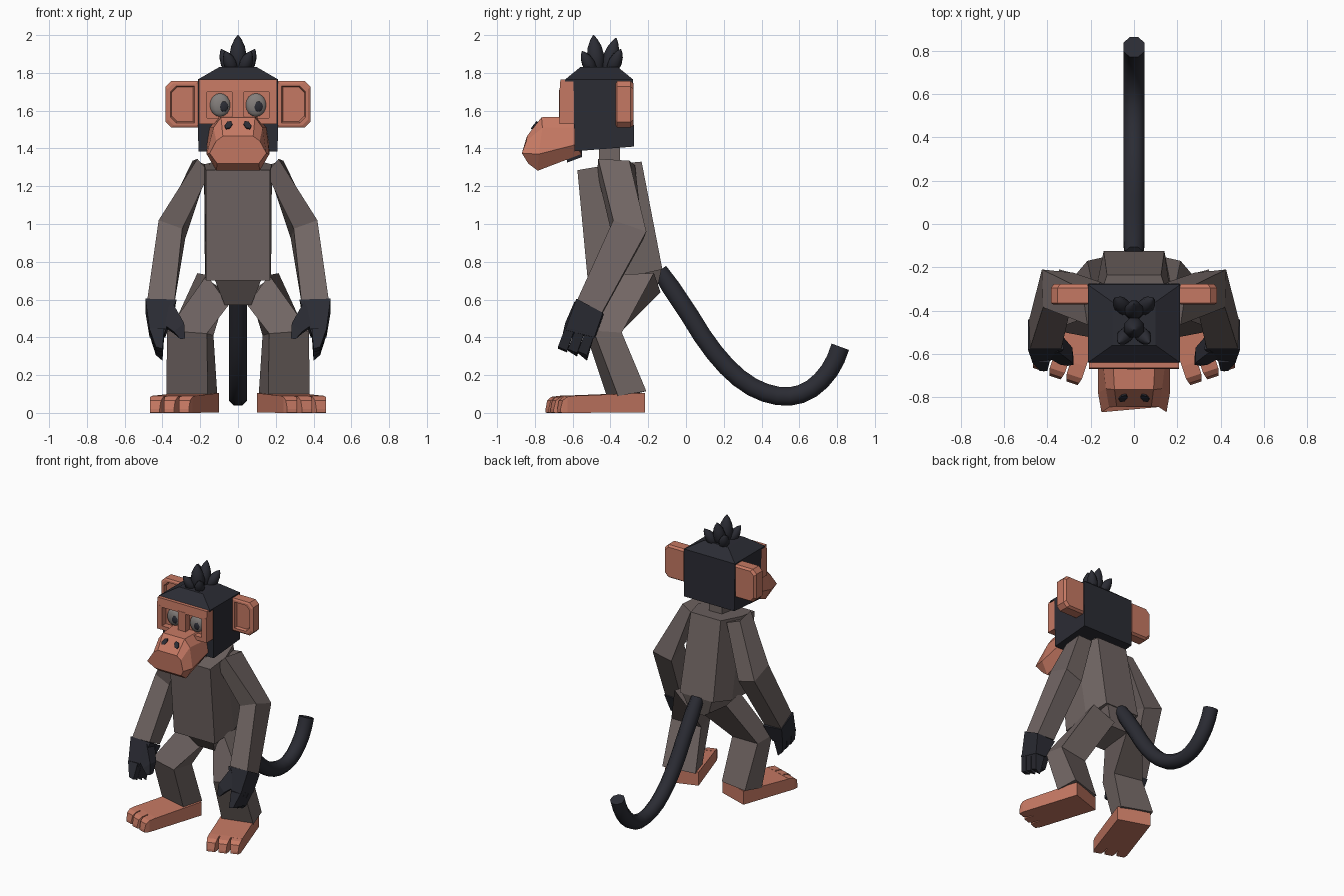
import bpy, bmesh, math
from mathutils import Vector, Matrix

if "Cube" in bpy.data.objects:
    bpy.data.objects.remove(bpy.data.objects["Cube"])


def material(name, rgb):
    m = bpy.data.materials.new(name)
    m.diffuse_color = (*rgb, 1)
    m.use_nodes = True
    m.node_tree.nodes["Principled BSDF"].inputs["Base Color"].default_value = m.diffuse_color
    return m


FUR = material("grey_brown_fur", (0.165, 0.132, 0.126))
BLACK = material("black_fur", (0.024, 0.025, 0.034))
SKIN = material("orange_skin", (0.56, 0.19, 0.125))
EYE = material("eye_grey", (0.23, 0.21, 0.20))


def finish(name, bm, mat, mirror=False, smooth=False, bevel=0):
    bmesh.ops.recalc_face_normals(bm, faces=bm.faces)
    me = bpy.data.meshes.new(name)
    bm.to_mesh(me)
    bm.free()
    me.materials.append(mat)
    ob = bpy.data.objects.new(name, me)
    bpy.context.collection.objects.link(ob)
    if bevel:
        b = ob.modifiers.new("bevel", 'BEVEL')
        b.width, b.segments = bevel, 1
    if mirror:
        ob.modifiers.new("mirror", 'MIRROR').use_mirror_merge = False
    if smooth:
        bpy.ops.object.select_all(action='DESELECT')
        ob.select_set(True)
        bpy.context.view_layer.objects.active = ob
        bpy.ops.object.shade_smooth_by_angle(angle=math.radians(50))
    return ob


def loft(name, rings, mat, **kw):
    """Skin a list of equal-length rings and cap both ends."""
    bm = bmesh.new()
    vs = [[bm.verts.new(p) for p in r] for r in rings]
    n = len(vs[0])
    for a, b in zip(vs, vs[1:]):
        for i in range(n):
            bm.faces.new((a[i], a[(i + 1) % n], b[(i + 1) % n], b[i]))
    bm.faces.new(vs[0])
    bm.faces.new(vs[-1])
    return finish(name, bm, mat, **kw)


def rect(z0, x, y0, y1, z1=None):
    """Horizontal symmetric rectangle, front height z0 and back height z1."""
    z1 = z0 if z1 is None else z1
    return [(-x, y0, z0), (x, y0, z0), (x, y1, z1), (-x, y1, z1)]


def box(name, x, y, z, mat, **kw):
    rings = [[(x[0], y[0], h), (x[1], y[0], h), (x[1], y[1], h), (x[0], y[1], h)] for h in z]
    return loft(name, rings, mat, **kw)


def tube(name, path, radii, mat, sides=8, **kw):
    """Round tube along points with a radius at each one."""
    path = [Vector(p) for p in path]
    rings = []
    for i, p in enumerate(path):
        t = (path[min(i + 1, len(path) - 1)] - path[max(i - 1, 0)]).normalized()
        u = t.cross(Vector((1, 0, 0))).normalized()
        v = t.cross(u)
        rings.append([p + radii[i] * (u * math.cos(a) + v * math.sin(a))
                      for a in (2 * math.pi * (k + 0.5) / sides for k in range(sides))])
    return loft(name, rings, mat, **kw)


def ball(name, centre, size, mat, seg=12, **kw):
    bm = bmesh.new()
    bmesh.ops.create_uvsphere(bm, u_segments=seg, v_segments=8, radius=1,
                              matrix=Matrix.LocRotScale(Vector(centre), None, Vector(size)))
    return finish(name, bm, mat, smooth=True, **kw)


# Torso, pelvis and neck
def torso_ring(f, m, b):
    half = [f, m, b]
    return [(-x, y, z) for x, y, z in half] + [(x, y, z) for x, y, z in half[::-1]]


loft("torso", [torso_ring((0.17, -0.52, 0.70), (0.175, -0.30, 0.72), (0.14, -0.125, 0.76)),
               torso_ring((0.17, -0.575, 1.285), (0.18, -0.40, 1.315), (0.125, -0.235, 1.33))], FUR)
loft("pelvis", [rect(0.57, 0.07, -0.38, -0.16, 0.62), rect(0.71, 0.125, -0.48, -0.13, 0.76)], FUR)
box("neck", (-0.055, 0.055), (-0.46, -0.35), (1.28, 1.42), FUR)

# Head with sloped crown
loft("head", [rect(1.385, 0.21, -0.59, -0.275, 1.41), rect(1.76, 0.213, -0.595, -0.28)], BLACK)
loft("crown", [rect(1.755, 0.213, -0.64, -0.28), rect(1.765, 0.213, -0.64, -0.28),
               rect(1.83, 0.10, -0.56, -0.36)], BLACK)
loft("under_jaw", [rect(1.325, 0.11, -0.63, -0.55, 1.355), rect(1.42, 0.13, -0.64, -0.55)], BLACK)

# Face mask made of bars around two eye sockets
box("mask_back", (-0.205, 0.205), (-0.625, -0.59), (1.535, 1.755), SKIN)
loft("brow", [rect(1.70, 0.207, -0.67, -0.59), rect(1.765, 0.207, -0.665, -0.59)], SKIN)
box("mask_bottom", (-0.207, 0.207), (-0.67, -0.59), (1.53, 1.56), SKIN)
box("nose_bridge", (-0.032, 0.032), (-0.672, -0.62), (1.55, 1.71), SKIN)
box("mask_side", (0.165, 0.207), (-0.67, -0.59), (1.55, 1.71), SKIN, mirror=True)
ball("eye", (0.095, -0.628, 1.63), (0.054, 0.025, 0.062), EYE, mirror=True)
for s, x in ((-1, -0.075), (1, 0.108)):
    ball("pupil", (x, -0.649, 1.622), (0.024, 0.007, 0.027), BLACK, seg=8)


# Muzzle
def muzzle_ring(pts):
    return list(pts) + [(-x, y, z) for x, y, z in pts[::-1]]


loft("muzzle", [
    muzzle_ring([(0.10, -0.59, 1.57), (0.15, -0.59, 1.51), (0.165, -0.585, 1.42), (0.12, -0.555, 1.37)]),
    muzzle_ring([(0.09, -0.765, 1.565), (0.13, -0.76, 1.51), (0.166, -0.78, 1.37), (0.115, -0.785, 1.282)]),
    muzzle_ring([(0.08, -0.842, 1.465), (0.115, -0.845, 1.44), (0.15, -0.869, 1.375), (0.11, -0.835, 1.32)]),
], SKIN)
bm = bmesh.new()
bmesh.ops.create_cone(bm, cap_ends=True, segments=6, radius1=0.024, radius2=0.024, depth=0.009,
                      matrix=Matrix.Translation((0.05, -0.803, 1.523)) @ Matrix.Rotation(math.radians(52), 4, 'X')
                      @ Matrix.Rotation(0.5, 4, 'Z') @ Matrix.Diagonal((0.75, 1.2, 1, 1)))
finish("nostril", bm, BLACK, mirror=True)


# Ears with clipped outer corners and a recessed front
def ear_outline(y, d):
    x0, x1, z0, z1, c = 0.205 + d, 0.383 - d, 1.51 + d, 1.757 - d, 0.03
    return [(x0, y, z0), (x1 - c, y, z0), (x1, y, z0 + c), (x1, y, z1 - c), (x1 - c, y, z1), (x0, y, z1)]


loft("ear", [ear_outline(-0.278, 0.012), ear_outline(-0.295, 0), ear_outline(-0.365, 0),
             ear_outline(-0.372, 0.012), ear_outline(-0.372, 0.026), ear_outline(-0.350, 0.032)],
     SKIN, mirror=True)


# Hair tuft of pointed leaves
def leaf(base, tip, r, **kw):
    b, t = Vector(base), Vector(tip)
    tube("hair_leaf", [b.lerp(t, f) for f in (0, 0.2, 0.45, 0.7, 0.88, 1)],
         [r * f for f in (0.5, 0.88, 1, 0.78, 0.42, 0.06)], BLACK, smooth=True, **kw)


leaf((0, -0.47, 1.80), (0, -0.49, 2.0), 0.05)
leaf((0, -0.42, 1.80), (0, -0.37, 1.985), 0.045)
leaf((0.02, -0.49, 1.80), (0.07, -0.55, 1.915), 0.036, mirror=True)
leaf((0.03, -0.40, 1.80), (0.09, -0.345, 1.925), 0.038, mirror=True)

# Arms: rings run inner front, outer front, outer back, inner back
shoulder = [(0.15, -0.47, 1.27), (0.215, -0.465, 1.345), (0.24, -0.30, 1.335), (0.15, -0.27, 1.31)]
elbow = [(0.295, -0.40, 0.975), (0.42, -0.385, 1.02), (0.425, -0.21, 0.96), (0.28, -0.225, 0.92)]
wrist = [(0.335, -0.575, 0.60), (0.48, -0.575, 0.60), (0.485, -0.445, 0.53), (0.345, -0.44, 0.53)]
loft("upper_arm", [shoulder, elbow], FUR, mirror=True)
loft("forearm", [elbow, wrist], FUR, mirror=True)

# Hands: palm, three fingers and a thumb
loft("palm", [[(0.325, -0.58, 0.60), (0.49, -0.58, 0.605), (0.49, -0.44, 0.53), (0.34, -0.435, 0.52)],
              [(0.39, -0.635, 0.42), (0.468, -0.64, 0.44), (0.468, -0.485, 0.40), (0.385, -0.48, 0.40)]],
     BLACK, mirror=True)
for i in range(3):
    y, z = -0.64 + 0.053 * i, 0.45 - 0.012 * i
    loft("finger", [[(0.39, y, z), (0.47, y, z), (0.47, y + 0.05, z - 0.01), (0.39, y + 0.05, z - 0.01)],
                    [(0.40, y - 0.038, z - 0.11), (0.435, y - 0.038, z - 0.10),
                     (0.435, y + 0.01, z - 0.12), (0.40, y + 0.01, z - 0.13 - 0.01 * i)]],
         BLACK, mirror=True)
loft("thumb", [[(0.35, -0.59, 0.59), (0.41, -0.61, 0.48), (0.41, -0.53, 0.47), (0.345, -0.50, 0.56)],
               [(0.285, -0.64, 0.475), (0.34, -0.65, 0.43), (0.34, -0.58, 0.42), (0.285, -0.57, 0.465)],
               [(0.28, -0.65, 0.395), (0.305, -0.655, 0.39), (0.305, -0.61, 0.39), (0.28, -0.61, 0.395)]],
     BLACK, mirror=True)

# Legs
hip = [(0.05, -0.37, 0.57), (0.165, -0.41, 0.73), (0.215, -0.17, 0.74), (0.06, -0.135, 0.64)]
knee = [(0.165, -0.53, 0.42), (0.375, -0.49, 0.435), (0.36, -0.34, 0.425), (0.13, -0.365, 0.41)]
ankle = [(0.16, -0.42, 0.09), (0.38, -0.36, 0.09), (0.345, -0.21, 0.115), (0.11, -0.27, 0.10)]
loft("thigh", [hip, knee], FUR, mirror=True)
loft("shin", [knee, ankle], FUR, mirror=True)


# Feet turned outwards, with three toes
def foot_pt(u, f, z):
    return (0.10 + 0.949 * u + 0.316 * f, -0.293 + 0.316 * u - 0.949 * f, z)


def foot_ring(u0, u1, f, z, low=0.005):
    return [foot_pt(u0, f, low), foot_pt(u1, f, low), foot_pt(u1, f, z), foot_pt(u0, f, z)]


loft("foot", [foot_ring(0, 0.24, 0, 0.105, 0.003), foot_ring(0, 0.24, 0.40, 0.09, 0)], SKIN, mirror=True)
for i, length in enumerate((0.478, 0.478, 0.468)):
    u0 = 0.083 * i
    u1 = u0 + 0.074
    loft("toe", [foot_ring(u0, u1, 0.385, 0.092, 0), foot_ring(u0, u1, length - 0.035, 0.085, 0),
                 foot_ring(u0 + 0.006, u1 - 0.006, length - 0.01, 0.065, 0),
                 foot_ring(u0 + 0.010, u1 - 0.010, length, 0.02, 0.002)], SKIN, mirror=True)

# Tail sweeping down and curling up
tail = [(-0.14, 0.755), (-0.08, 0.665), (0.02, 0.515), (0.085, 0.41), (0.15, 0.32), (0.215, 0.245), (0.28, 0.185),
        (0.35, 0.137), (0.42, 0.106), (0.485, 0.09), (0.55, 0.087), (0.61, 0.10), (0.665, 0.128),
        (0.715, 0.17), (0.76, 0.225), (0.793, 0.285), (0.817, 0.35)]
tube("tail", [(0, y, z) for y, z in tail], [0.045] + [0.053] * 16, BLACK, smooth=True)
